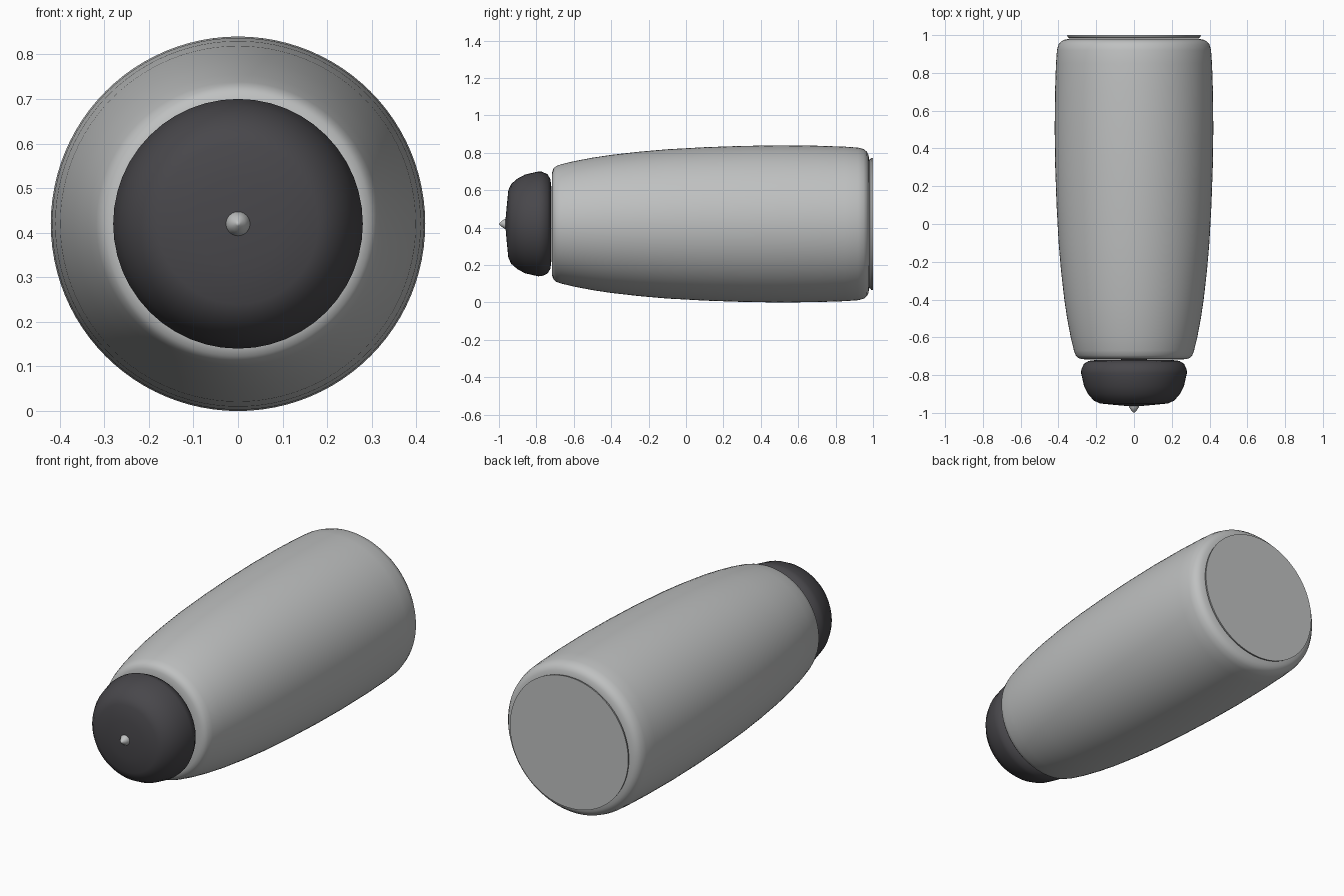
import bpy, bmesh, math
from mathutils import Matrix

default = bpy.data.objects.get("Cube")
if default:
    bpy.data.objects.remove(default, do_unlink=True)

AXIS_Z = 0.42


def material(name, rgb):
    m = bpy.data.materials.new(name)
    m.use_nodes = True
    colour = (*rgb, 1)
    m.diffuse_color = colour
    m.node_tree.nodes["Principled BSDF"].inputs["Base Color"].default_value = colour
    return m


def lathe(name, profile, sides, mat, sharp=40):
    """Spin (y, radius) points about the long axis; ends lie on the axis."""
    bm = bmesh.new()
    verts = [bm.verts.new((r, y, 0)) for y, r in profile]
    edges = [bm.edges.new(pair) for pair in zip(verts, verts[1:])]
    bmesh.ops.spin(bm, geom=verts + edges, cent=(0, 0, 0), axis=(0, 1, 0),
                   angle=math.tau, steps=sides, use_duplicate=False)
    bmesh.ops.remove_doubles(bm, verts=bm.verts, dist=0.0001)
    bmesh.ops.recalc_face_normals(bm, faces=bm.faces)
    bmesh.ops.transform(bm, matrix=Matrix.Translation((0, 0, AXIS_Z)), verts=bm.verts)
    mesh = bpy.data.meshes.new(name)
    bm.to_mesh(mesh)
    bm.free()
    mesh.materials.append(mat)
    ob = bpy.data.objects.new(name, mesh)
    bpy.context.collection.objects.link(ob)
    bpy.ops.object.select_all(action='DESELECT')
    ob.select_set(True)
    bpy.context.view_layer.objects.active = ob
    bpy.ops.object.shade_smooth_by_angle(angle=math.radians(sharp))
    return ob


silver = material("light grey", (0.52, 0.53, 0.53))
dark = material("charcoal", (0.065, 0.063, 0.07))

# Tapered barrel with rounded shoulders at both ends
lathe("barrel", [
    (-0.715, 0), (-0.717, 0.25), (-0.715, 0.28), (-0.708, 0.297), (-0.695, 0.309),
    (-0.67, 0.318), (-0.6, 0.335), (-0.5, 0.354), (-0.4, 0.369), (-0.25, 0.386),
    (-0.1, 0.399), (0.1, 0.41), (0.3, 0.417), (0.5, 0.42), (0.7, 0.418),
    (0.85, 0.413), (0.92, 0.408), (0.95, 0.4), (0.967, 0.386), (0.975, 0.37),
    (0.98, 0.345), (0.98, 0)], 96, silver)

# Thin disc closing the back
lathe("end_disc", [(0.982, 0), (0.982, 0.342), (0.99, 0.352), (1.0, 0.354), (1.0, 0)],
      96, silver, 30)

# Dark domed cap at the front
lathe("cap", [
    (-0.718, 0), (-0.72, 0.2), (-0.725, 0.24), (-0.74, 0.265), (-0.77, 0.279),
    (-0.79, 0.28), (-0.86, 0.264), (-0.9, 0.243), (-0.935, 0.213), (-0.95, 0.18),
    (-0.958, 0.1), (-0.967, 0)], 48, dark, 60)

# Small pointed tip
lathe("tip", [(-0.955, 0), (-0.957, 0.026), (-0.968, 0.027), (-0.985, 0.016),
              (-0.997, 0.005), (-1.0, 0)], 24, silver, 70)
